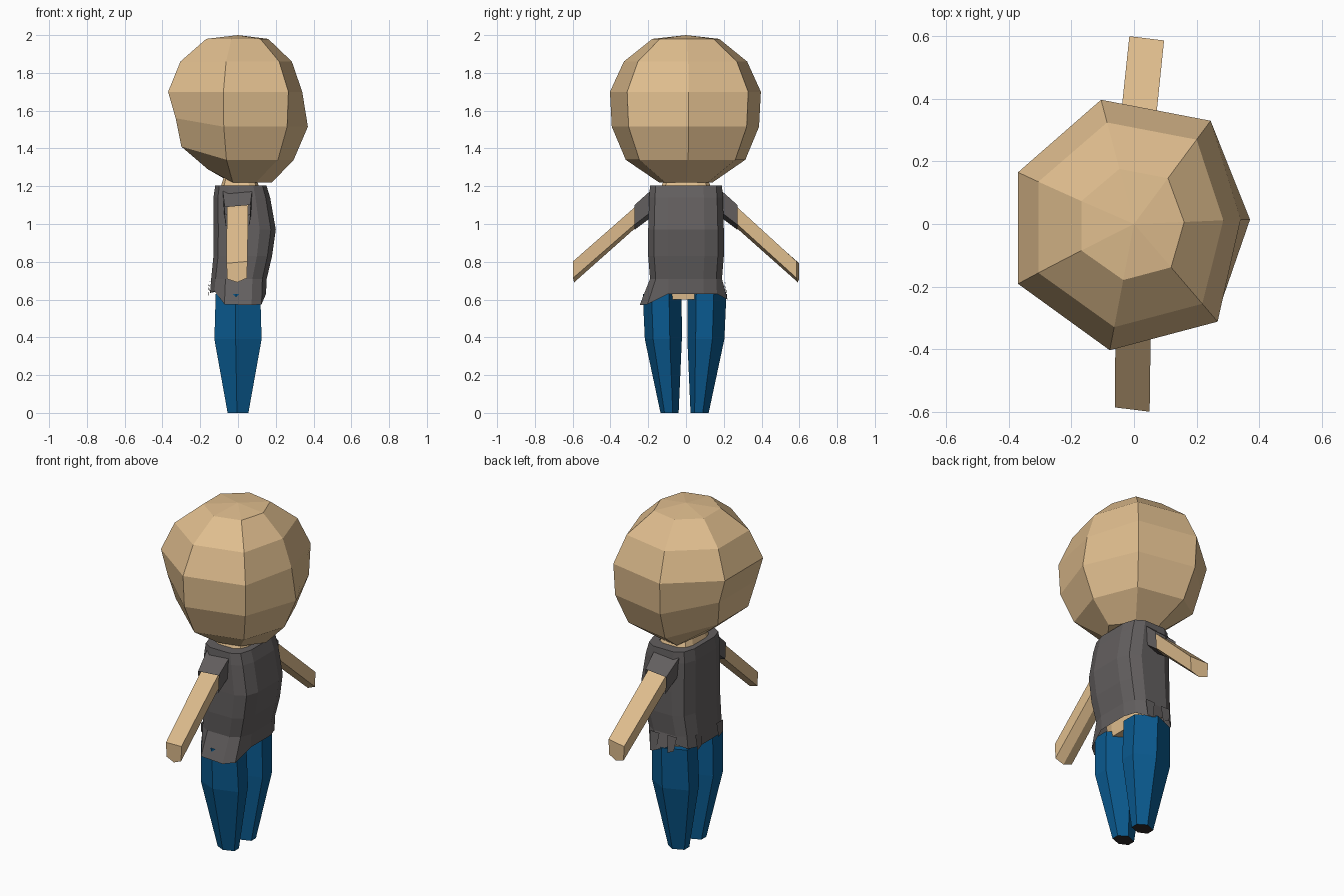
import bpy, bmesh
from math import sin, cos, pi, radians, copysign

if "Cube" in bpy.data.objects:
    bpy.data.objects.remove(bpy.data.objects["Cube"])


def mat(name, rgb):
    m = bpy.data.materials.new(name)
    m.diffuse_color = (*rgb, 1)
    m.use_nodes = True
    m.node_tree.nodes["Principled BSDF"].inputs["Base Color"].default_value = m.diffuse_color
    return m


SKIN = mat("skin", (0.74, 0.51, 0.27))
CLOTH = mat("grey_cloth", (0.125, 0.115, 0.115))
DENIM = mat("blue_denim", (0.003, 0.10, 0.27))
SOLE = mat("dark_sole", (0.03, 0.025, 0.025))


def loft(name, rings, material, cap_start=True, cap_end=True, tip=None, start_mat=None):
    """Skin flat faces between rings of points."""
    bm = bmesh.new()
    vs = [[bm.verts.new(p) for p in ring] for ring in rings]
    n = len(vs[0])
    for a, b in zip(vs, vs[1:]):
        for i in range(n):
            j = (i + 1) % n
            bm.faces.new((a[i], a[j], b[j], b[i]))
    if cap_start:
        f = bm.faces.new(vs[0][::-1])
        f.material_index = 1 if start_mat else 0
    if tip:
        t = bm.verts.new(tip)
        for i in range(n):
            bm.faces.new((vs[-1][i], vs[-1][(i + 1) % n], t))
    elif cap_end:
        bm.faces.new(vs[-1])
    bmesh.ops.recalc_face_normals(bm, faces=bm.faces)
    me = bpy.data.meshes.new(name)
    bm.to_mesh(me)
    bm.free()
    me.materials.append(material)
    if start_mat:
        me.materials.append(start_mat)
    ob = bpy.data.objects.new(name, me)
    bpy.context.collection.objects.link(ob)
    return ob


# Head: seven-sided ball, lower rear lifted, face vertex adjusted per ring
# each ring: z, radius, x of the face vertex, x of the rear pair, rear z
head = []
for z, r, fx, rx, rz in [(1.22, .145, .18, -.16, 1.29), (1.34, .325, .295, -.30, 1.41),
                         (1.515, .40, .37, -.33, 1.56), (1.70, .41, .34, -.37, 1.70),
                         (1.86, .335, .285, -.305, 1.86), (1.98, .182, .16, -.168, 1.98)]:
    ring = []
    for i in range(7):
        a = 2 * pi * i / 7 + radians(2)
        x, y = r * cos(a), r * sin(a)
        if i == 0:
            x = fx
        rear = i in (3, 4)
        if rear:
            x = rx
        ring.append((x, y, rz if rear else z))
    head.append(ring)
loft("head", head, SKIN, tip=(0, 0, 2.0))


def rounded(cx, hx, hy, z, n=12, p=0.55):
    """Rounded-rectangle ring."""
    out = []
    for i in range(n):
        a = 2 * pi * (i + .5) / n
        c, s = cos(a), sin(a)
        out.append((cx + hx * 1.02 * copysign(abs(c) ** p, c),
                    hy * 1.02 * copysign(abs(s) ** p, s), z))
    return out


# Neck and body under the shirt
loft("neck_and_body", [rounded(0, .09, .15, .60), rounded(0, .105, .165, .8),
                       rounded(.01, .105, .165, 1.1), rounded(.01, .10, .13, 1.20),
                       rounded(.01, .085, .11, 1.25)], SKIN)

# Shirt with ragged, flared hem
shirt = [rounded(.012, .10, .13, 1.205), rounded(.015, .135, .19, 1.205),
         rounded(.02, .15, .195, 1.14), rounded(.035, .165, .20, .97),
         rounded(.025, .155, .20, .83), rounded(.005, .147, .19, .71)]
hem_z = [.63, .63, .60, .66, .64, .635, .635, .645, .575, .57, .575, .63]
hem = []
for (x, y, z), h in zip(rounded(0, .148, .19, 0), hem_z):
    flare = 1 + max(0, .635 - h) * 4.5
    hem.append((x, y * flare, h))
loft("shirt", shirt + [hem], CLOTH, cap_start=False, cap_end=False)

# Ragged strips at the back and the far side of the hem
for i, (x, y, dx, dy, low) in enumerate([(-.145, .09, 0, .03, .62), (-.15, -.10, 0, .03, .63),
                                        (-.05, .20, .03, 0, .61), (.06, .205, .03, 0, .60)]):
    ox, oy = (-.01, 0) if dx == 0 else (0, .012)
    loft(f"hem_strip_{i + 1}", [
        [(x - dx, y - dy, .71), (x + dx, y + dy, .71),
         (x + dx * .8 + ox, y + dy * .8 + oy, low), (x - dx * .6 + ox, y - dy * .6 + oy, low + .02)]],
        CLOTH, cap_end=False)

# Arms and short sleeves: five-sided sections, (x, z) about the section centre
SECTION = [(-.058, .045), (.055, .055), (.052, -.035), (0, -.058), (-.054, -.04)]


def section(y, z, sx=1, sz=1, shift=0, lean=0):
    return [(x * sx + shift, y + lean * x, z + h * sz) for x, h in SECTION]


for side, label, swing in [(1, "left", .042), (-1, "right", -.004)]:
    loft(f"{label}_arm", [section(side * .17, 1.11),
                          section(side * .27, 1.035, shift=swing * .2),
                          section(side * .592, .748, .98, .98, swing, -.12)], SKIN)
    loft(f"{label}_sleeve", [section(side * .165, 1.125, 1.4, 1.3),
                             section(side * .272, 1.037, 1.2, 1.16, swing * .2)],
         CLOTH, cap_start=False, cap_end=False)


# Legs: six-sided tapered trousers with dark soles
def hexagon(cy, hx, hy, z):
    return [(hx * sx, cy + hy * sy, z) for sx, sy in
            [(1, -.55), (1, .35), (.1, 1), (-1, .45), (-1, -.5), (-.1, -1)]]


for side, label, dy in [(1, "left", 0), (-1, "right", -.015)]:
    s = side
    loft(f"{label}_leg", [hexagon(s * .072 + dy, .055, .048, 0),
                          hexagon(s * .105 + dy, .125, .098, .39),
                          hexagon(s * .111 + dy, .118, .103, .63)],
         DENIM, start_mat=SOLE)
